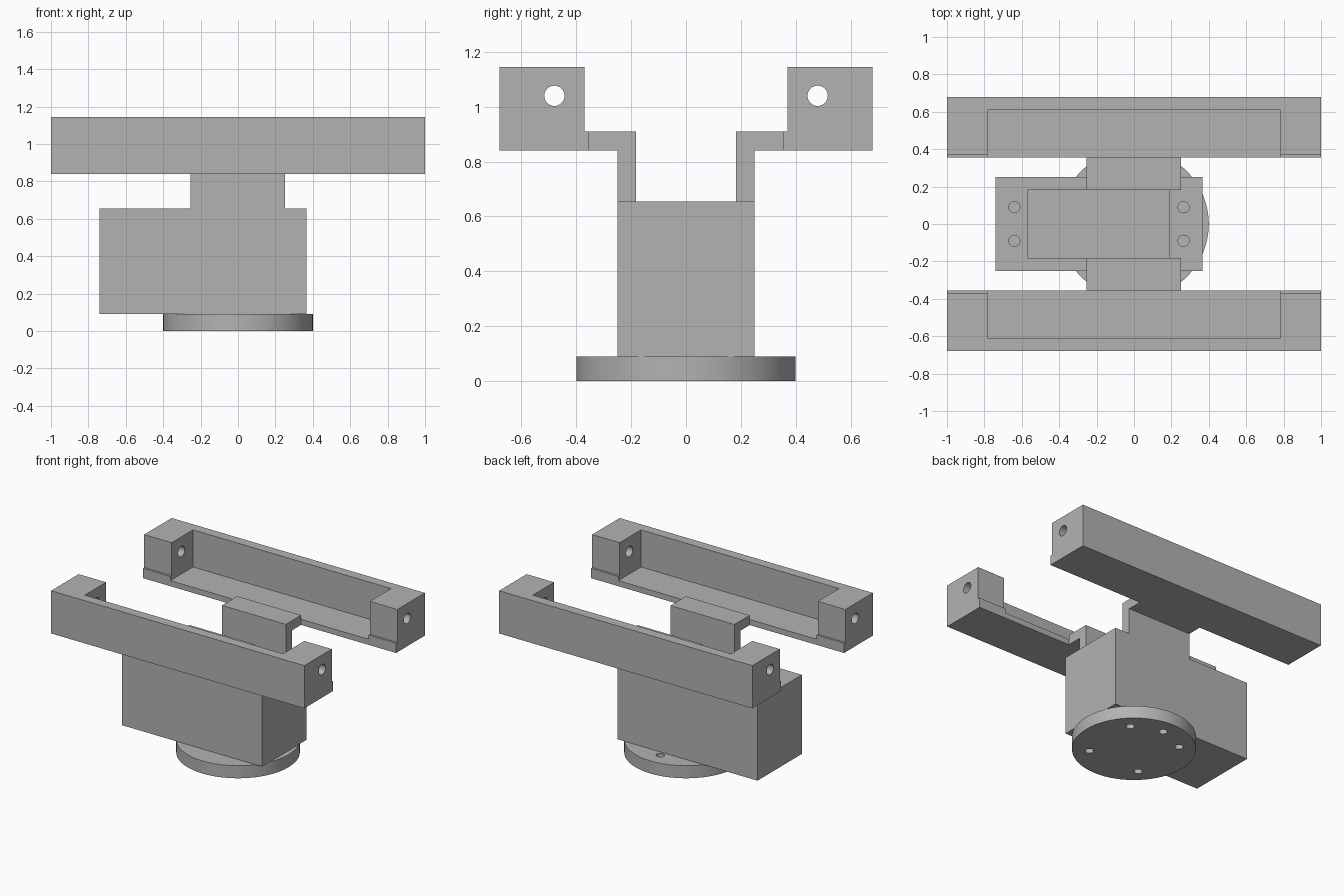
import bpy
import bmesh
from math import cos, sin, pi
from mathutils import Matrix, Vector

if "Cube" in bpy.data.objects:
    bpy.data.objects.remove(bpy.data.objects["Cube"], do_unlink=True)

grey = bpy.data.materials.new("plain grey")
grey.use_nodes = True
COLOUR = (0.45, 0.45, 0.45, 1)
grey.diffuse_color = COLOUR
grey.node_tree.nodes["Principled BSDF"].inputs["Base Color"].default_value = COLOUR


def make_object(name, bm):
    bmesh.ops.recalc_face_normals(bm, faces=bm.faces)
    mesh = bpy.data.meshes.new(name)
    bm.to_mesh(mesh)
    bm.free()
    mesh.materials.append(grey)
    obj = bpy.data.objects.new(name, mesh)
    bpy.context.collection.objects.link(obj)
    return obj


def add_box(bm, low, high):
    low, high = Vector(low), Vector(high)
    size = high - low
    bmesh.ops.create_cube(bm, size=1, matrix=Matrix.Translation((low + high) / 2)
                          @ Matrix.Diagonal((*size, 1)))


def add_cylinder(bm, centre, radius, depth, axis="Z", sides=32):
    turn = Matrix.Rotation(pi / 2, 4, "Y") if axis == "X" else Matrix()
    bmesh.ops.create_cone(bm, cap_ends=True, segments=sides, radius1=radius,
                          radius2=radius, depth=depth,
                          matrix=Matrix.Translation(centre) @ turn)


def extrude_along_x(name, profile, x0, x1, side):
    """Solid with a (y, z) outline; side flips it across the centre plane."""
    bm = bmesh.new()
    face = bm.faces.new([bm.verts.new((x0, side * y, z)) for y, z in profile])
    new = bmesh.ops.extrude_face_region(bm, geom=[face])["geom"]
    moved = [v for v in new if isinstance(v, bmesh.types.BMVert)]
    bmesh.ops.translate(bm, verts=moved, vec=(x1 - x0, 0, 0))
    return make_object(name, bm)


def cut(obj, cutter_bm):
    cutter = make_object("cutter", cutter_bm)
    cutter.hide_render = True
    mod = obj.modifiers.new("cut", "BOOLEAN")
    mod.operation = "DIFFERENCE"
    mod.solver = "EXACT"
    mod.object = cutter
    select(obj)
    bpy.ops.object.modifier_apply(modifier=mod.name)
    bpy.data.objects.remove(cutter, do_unlink=True)


def select(obj):
    bpy.ops.object.select_all(action="DESELECT")
    obj.select_set(True)
    bpy.context.view_layer.objects.active = obj


def smooth(obj):
    select(obj)
    bpy.ops.object.shade_smooth_by_angle(angle=pi / 6)


# Round mounting plate with five screw holes
bm = bmesh.new()
add_cylinder(bm, (0, 0, 0.045), 0.4, 0.09, sides=64)
base_plate = make_object("base_plate", bm)
bm = bmesh.new()
for eighths in (1, 2, 3, 5, 7):
    a = eighths * pi / 4
    add_cylinder(bm, (0.29 * cos(a), 0.29 * sin(a), 0.03), 0.028, 0.2)
cut(base_plate, bm)
smooth(base_plate)

# Motor housing with an open pocket and four screw holes
bm = bmesh.new()
add_box(bm, (-0.74, -0.25, 0.09), (0.365, 0.25, 0.655))
housing = make_object("motor_housing", bm)
bm = bmesh.new()
add_box(bm, (-0.57, -0.183, 0.14), (0.19, 0.183, 0.8))
for x in (-0.64, 0.265):
    for y in (-0.09, 0.09):
        add_cylinder(bm, (x, y, 0.6), 0.03, 0.5)
cut(housing, bm)
smooth(housing)

# Support arms and long bracket rails, one of each per side
ARM = [(0.183, 0.655), (0.25, 0.655), (0.25, 0.84), (0.355, 0.84),
       (0.355, 0.91), (0.183, 0.91)]
RAIL = [(0.355, 0.84), (0.68, 0.84), (0.68, 1.145), (0.37, 1.145),
        (0.37, 0.91), (0.355, 0.91)]
for side, label in ((-1, "front"), (1, "back")):
    extrude_along_x(label + "_support_arm", ARM, -0.255, 0.25, side)
    rail = extrude_along_x(label + "_rail", RAIL, -1, 1, side)
    # Recess open to the top and inner side
    ys = sorted((side * 0.3, side * 0.61))
    bm = bmesh.new()
    add_box(bm, (-0.783, ys[0], 0.88), (0.783, ys[1], 1.3))
    cut(rail, bm)
    # Pin hole through both end blocks
    bm = bmesh.new()
    add_cylinder(bm, (0, side * 0.48, 1.04), 0.037, 2.2, axis="X")
    cut(rail, bm)
    smooth(rail)
